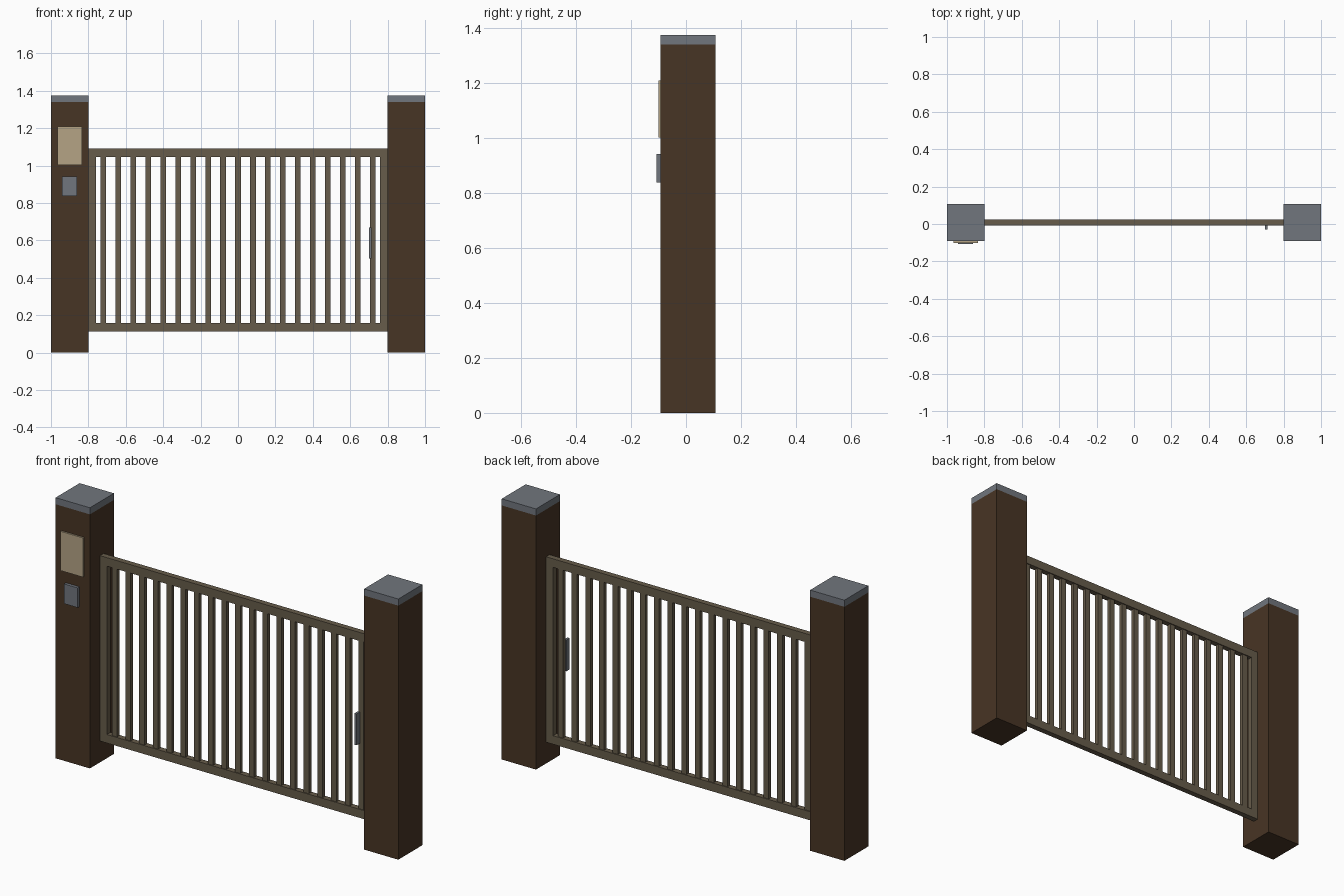
import bpy
import bmesh
from mathutils import Matrix, Vector

cube = bpy.data.objects.get("Cube")
if cube:
    bpy.data.objects.remove(cube, do_unlink=True)


def material(name, rgb):
    mat = bpy.data.materials.new(name)
    mat.use_nodes = True
    color = (*rgb, 1)
    mat.diffuse_color = color
    mat.node_tree.nodes["Principled BSDF"].inputs["Base Color"].default_value = color
    return mat


dark_wood = material("dark brown wood", (0.064, 0.035, 0.018))
gate_paint = material("grey brown gate", (0.135, 0.107, 0.069))
tan = material("tan plate", (0.46, 0.37, 0.235))
metal = material("blue grey metal", (0.164, 0.181, 0.206))


def add_box(bm, low, high):
    low, high = Vector(low), Vector(high)
    place = Matrix.Translation((low + high) / 2) @ Matrix.Diagonal((*(high - low), 1))
    bmesh.ops.create_cube(bm, size=1, matrix=place)


def part(name, mat, *boxes):
    """One object made of boxes, each given by its low and high corners."""
    bm = bmesh.new()
    for low, high in boxes:
        add_box(bm, low, high)
    mesh = bpy.data.meshes.new(name)
    bm.to_mesh(mesh)
    bm.free()
    mesh.materials.append(mat)
    obj = bpy.data.objects.new(name, mesh)
    bpy.context.collection.objects.link(obj)
    return obj


FRONT, BACK = -0.092, 0.108      # post faces
MID = (FRONT + BACK) / 2
POST_TOP, CAP_TOP = 1.34, 1.375
INNER = 0.8                      # inner face of the posts

# Posts with flat caps
for side, x in (("right", -1), ("left", INNER)):
    part(side + "_post", dark_wood, ((x, FRONT, 0), (x + 0.2, BACK, POST_TOP)))
    part(side + "_post_cap", metal, ((x, FRONT, POST_TOP), (x + 0.2, BACK, CAP_TOP)))

# Gate frame: two rails and two stiles
y0, y1 = MID - 0.015, MID + 0.015
bottom, top, rail, stile = 0.112, 1.09, 0.045, 0.04
low_in, high_in = bottom + rail, top - rail
part("gate_rails", gate_paint,
     ((-INNER, y0, bottom), (INNER, y1, low_in)),
     ((-INNER, y0, high_in), (INNER, y1, top)))
part("gate_stiles", gate_paint,
     ((-INNER, y0, low_in), (stile - INNER, y1, high_in)),
     ((INNER - stile, y0, low_in), (INNER, y1, high_in)))

# Evenly spaced upright bars
for i in range(19):
    x = (i - 9) * 0.08
    part(f"gate_bar_{i + 1}", gate_paint,
         ((x - 0.015, MID - 0.01, low_in), (x + 0.015, MID + 0.01, high_in)))

# Pull handle in front of the last bar
part("gate_handle", metal, ((0.7, -0.03, 0.503), (0.713, -0.002, 0.668)))

# Plate and call box on the right post
part("post_plate", tan, ((-0.965, -0.101, 1.003), (-0.835, FRONT, 1.21)))
part("call_box", metal, ((-0.94, -0.108, 0.838), (-0.86, FRONT, 0.942)))
